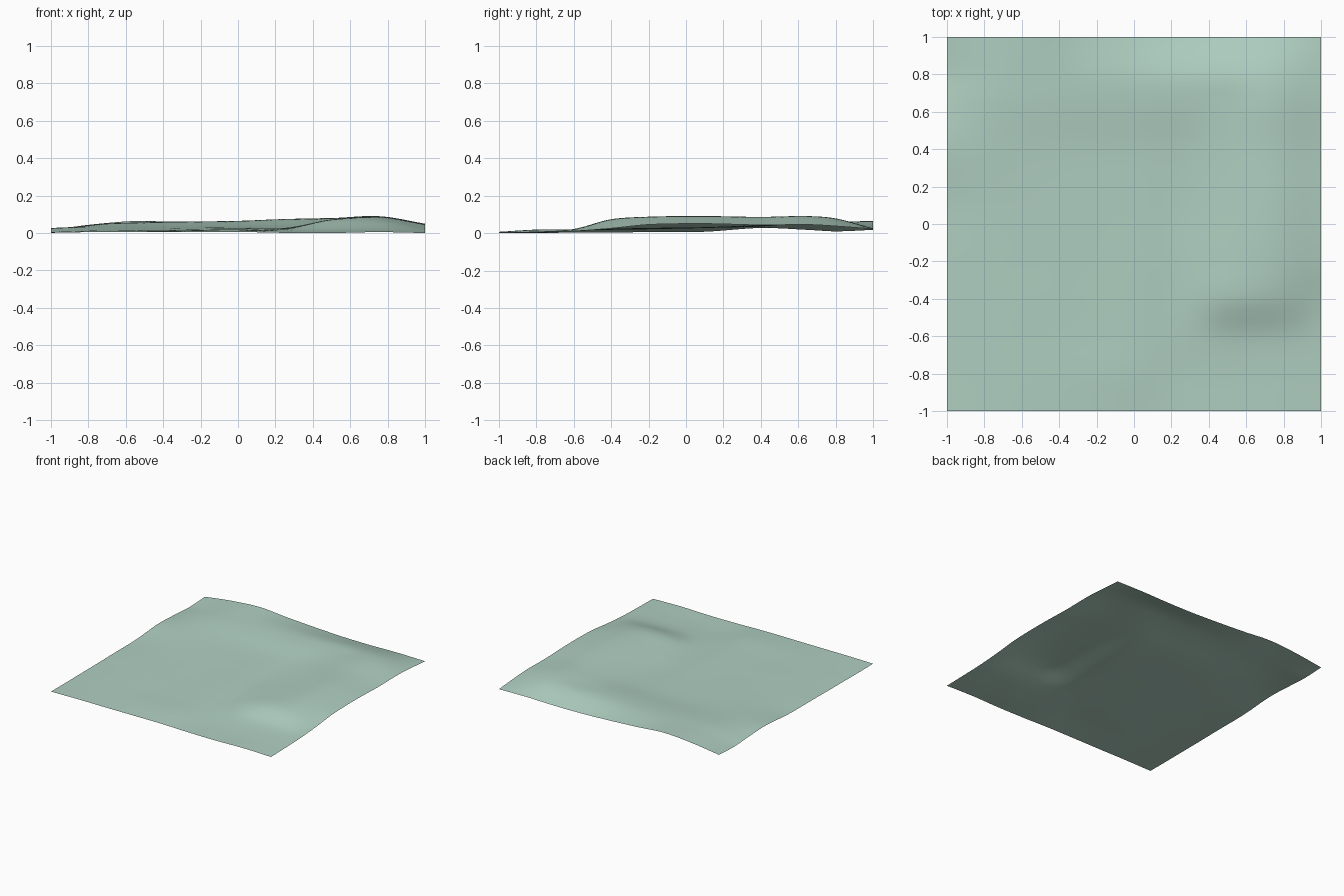
import bpy, bmesh

if "Cube" in bpy.data.objects:
    bpy.data.objects.remove(bpy.data.objects["Cube"])

# Height stations of the rolling ground: rows run front to back, values in 1/1000 units
XS = [-1, -.75, -.5, -.25, 0, .25, .5, .75, 1]
ROWS = {
    -1.0: "5 8 8 9 9 4 3 8 3",
    -.8:  "4 9 12 17 21 6 6 11 7",
    -.6:  "5 11 14 18 23 15 22 24 13",
    -.4:  "6 13 18 21 26 24 70 72 28",
    -.2:  "8 16 21 24 29 29 75 89 48",
    .1:   "10 22 27 30 32 33 74 93 53",
    .4:   "30 37 38 38 40 47 76 88 46",
    .65:  "20 49 57 60 64 74 82 92 48",
    .8:   "12 50 62 64 66 74 78 78 40",
    1.0:  "20 52 68 50 36 26 24 28 25",
}
YS = list(ROWS)
GRID = [[int(v) / 1000 for v in ROWS[y].split()] for y in YS]


def smooth(ts, vs, t):
    """Cubic Hermite interpolation through uneven stations."""
    n = len(ts)
    i = max(k for k in range(n - 1) if ts[k] <= t + 1e-9)

    def slope(k):
        a, b = max(k - 1, 0), min(k + 1, n - 1)
        return (vs[b] - vs[a]) / (ts[b] - ts[a])

    h = ts[i + 1] - ts[i]
    u = (t - ts[i]) / h
    return ((2*u**3 - 3*u**2 + 1) * vs[i] + (u**3 - 2*u**2 + u) * h * slope(i)
            + (3*u**2 - 2*u**3) * vs[i + 1] + (u**3 - u**2) * h * slope(i + 1))


def height(x, y):
    return max(0, smooth(YS, [smooth(XS, row, x) for row in GRID], y))


# Ground sheet: a dense flat grid lifted by the height stations
bm = bmesh.new()
bmesh.ops.create_grid(bm, x_segments=64, y_segments=64, size=1)
for v in bm.verts:
    v.co.z = height(v.co.x, v.co.y)
low = min(v.co.z for v in bm.verts)
for v in bm.verts:
    v.co.z -= low
for f in bm.faces:
    f.smooth = True
mesh = bpy.data.meshes.new("rolling_ground")
bm.to_mesh(mesh)
bm.free()
ground = bpy.data.objects.new("rolling_ground", mesh)
bpy.context.collection.objects.link(ground)

# Pale green surface
mat = bpy.data.materials.new("pale sage green")
mat.diffuse_color = (0.434, 0.623, 0.533, 1)
mat.use_nodes = True
mat.node_tree.nodes["Principled BSDF"].inputs["Base Color"].default_value = mat.diffuse_color
mesh.materials.append(mat)
